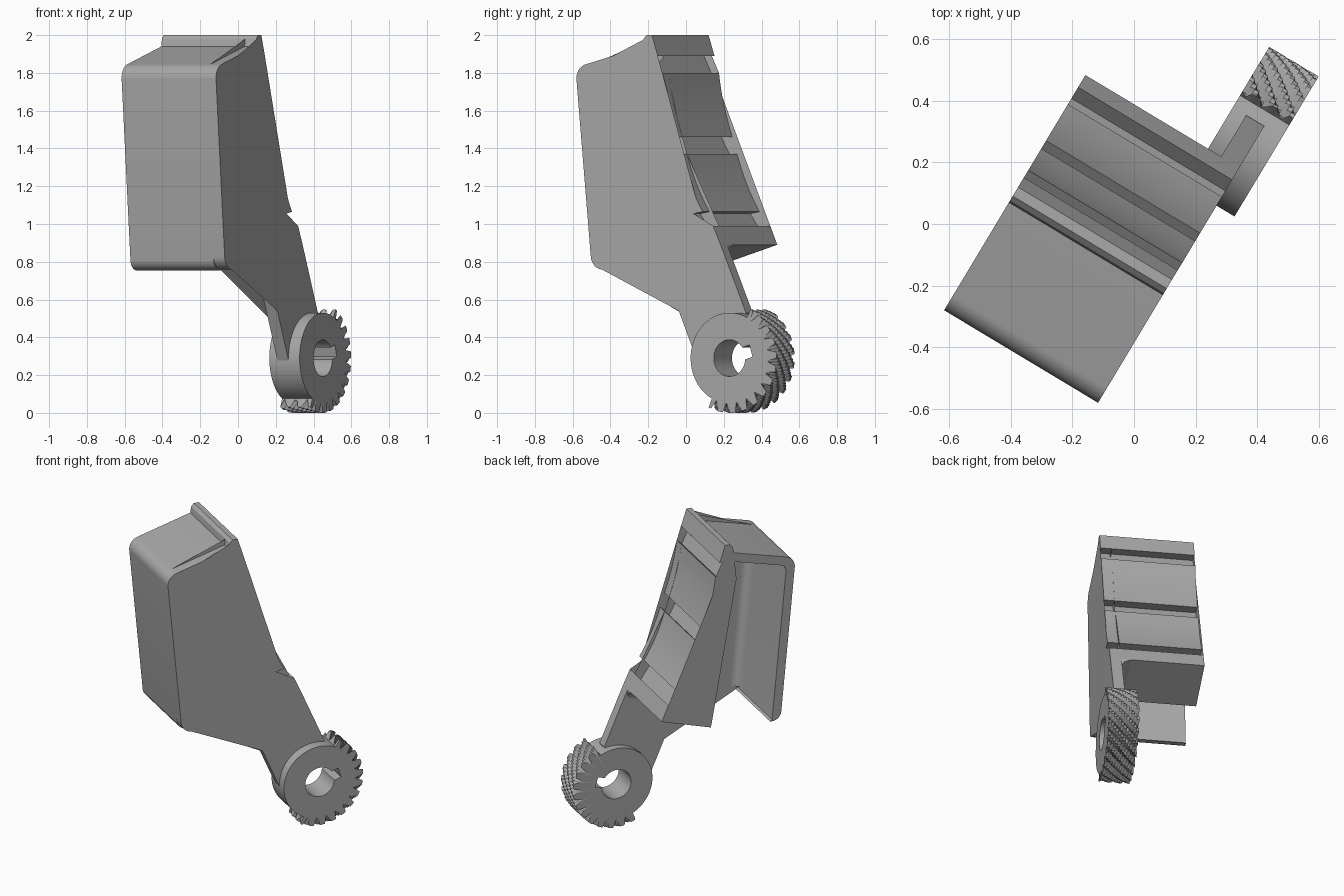
import bpy, bmesh, math
from mathutils import Vector

cube = bpy.data.objects.get("Cube")
if cube:
    bpy.data.objects.remove(cube, do_unlink=True)

# The part stands turned about z: u runs front to back, w across its width
TURN = math.radians(31)
U = Vector((math.sin(TURN), math.cos(TURN), 0))
W = Vector((math.cos(TURN), -math.sin(TURN), 0))
OPEN_SIDE, PLATE_IN, PLATE_OUT = -0.384, 0.13, 0.199

grey = bpy.data.materials.new("plain grey")
grey.use_nodes = True
colour = (0.4, 0.4, 0.4, 1)
grey.diffuse_color = colour
grey.node_tree.nodes["Principled BSDF"].inputs["Base Color"].default_value = colour


def place(u, w, z):
    return U * u + W * w + Vector((0, 0, z))


def finish(name, bm):
    bmesh.ops.recalc_face_normals(bm, faces=bm.faces)
    mesh = bpy.data.meshes.new(name)
    bm.to_mesh(mesh)
    bm.free()
    mesh.materials.append(grey)
    ob = bpy.data.objects.new(name, mesh)
    bpy.context.collection.objects.link(ob)
    bpy.ops.object.select_all(action='DESELECT')
    ob.select_set(True)
    bpy.context.view_layer.objects.active = ob
    bpy.ops.object.shade_smooth_by_angle(angle=math.radians(25))
    return ob


def loft(name, ring_a, ring_b):
    """Join two matching rings of points and cap both ends."""
    bm = bmesh.new()
    a = [bm.verts.new(p) for p in ring_a]
    b = [bm.verts.new(p) for p in ring_b]
    n = len(a)
    for i in range(n):
        j = (i + 1) % n
        bm.faces.new((a[i], a[j], b[j], b[i]))
    caps = [bm.faces.new(a), bm.faces.new(b)]
    bmesh.ops.triangulate(bm, faces=caps)
    return finish(name, bm)


def extrude(name, profile, w0, w1):
    return loft(name, [place(u, w0, z) for u, z in profile],
                [place(u, w1, z) for u, z in profile])


def bend(a, mid, b, n=8):
    """Smooth curve through three points."""
    a, mid, b = Vector(a), Vector(mid), Vector(b)
    ctrl = mid * 2 - (a + b) / 2
    return [tuple(a * (1 - t) ** 2 + ctrl * 2 * t * (1 - t) + b * t * t)
            for t in (i / n for i in range(n + 1))]


def rounded(before, corner, after, r, n=8):
    """Rounded corner between two straight edges."""
    c = Vector(corner)
    d0 = (Vector(before) - c).normalized()
    d1 = (Vector(after) - c).normalized()
    half = d0.angle(d1) / 2
    centre = c + (d0 + d1).normalized() * r / math.sin(half)
    p0, p1 = c + d0 * r / math.tan(half), c + d1 * r / math.tan(half)
    r0, r1 = p0 - centre, p1 - centre
    pts = [centre + (r0 * (1 - i / n) + r1 * (i / n)).normalized() * r
           for i in range(n + 1)]
    return [tuple(p) for p in pts]


def fillet(name, start, end, d0, d1, r, n=8):
    """Concave filler along an inside corner."""
    d0, d1 = Vector(d0), Vector(d1)

    def ring(p):
        p = Vector(p)
        pts = [p]
        for i in range(n + 1):
            t = math.pi / 2 * i / n
            pts.append(p + d0 * r * (1 - math.sin(t)) + d1 * r * (1 - math.cos(t)))
        return [place(*q) for q in pts]
    return loft(name, ring(start), ring(end))


# Shared outlines: top lip and stepped back with three undercut notches
lip = [(-0.149, 1.94), (-0.143, 1.98), (-0.125, 2.0)]
steps = [(-0.091, 2.0), (-0.055, 1.89), (-0.12, 1.89), (-0.06, 1.77)]
steps += bend((-0.027, 1.8), (0.004, 1.63), (0.055, 1.46))
steps += [(-0.013, 1.46), (0.055, 1.34)]
steps += bend((0.085, 1.37), (0.145, 1.21), (0.223, 1.065))
steps += [(0.166, 1.055), (0.245, 0.94), (0.287, 0.99)]

# Case corners
top_front, bottom_front = (-0.563, 1.828), (-0.46, 0.737)
heel = (-0.055, 0.85)

# Side plate running down into the arm, ending inside the hub
plate = lip + steps
plate += bend((0.333, 0.89), (0.39, 0.76), (0.49, 0.53))
plate += [(0.45, 0.46), (0.30, 0.40), (0.25, 0.29), (0.215, 0.22)]
plate += bend((0.17, 0.32), (0.075, 0.54), heel)
plate += rounded(heel, bottom_front, top_front, 0.075)
plate += rounded(bottom_front, top_front, lip[0], 0.075)
extrude("side_plate_and_arm", plate, PLATE_IN, PLATE_OUT)

# Stepped back slab
slab = lip + steps + [(0.333, 0.89), (0.004, 0.79), (-0.167, 1.76), (-0.155, 1.87)]
extrude("stepped_back", slab, OPEN_SIDE, PLATE_IN)

# Front wall and roof as one bent sheet
inner_top, inner_bottom, inner_end = (-0.502, 1.785), (-0.405, 0.765), (-0.155, 1.878)
sheet = [lip[0]] + rounded(lip[0], top_front, bottom_front, 0.075)
sheet += rounded(top_front, bottom_front, heel, 0.06)
sheet += [inner_bottom] + rounded(inner_bottom, inner_top, inner_end, 0.03)
sheet += [inner_end]
extrude("front_wall_and_roof", sheet, OPEN_SIDE, PLATE_IN)

# Inside corner fillets
fillet("shelf_fillet", (0.004, PLATE_IN, 0.79), (0.333, PLATE_IN, 0.89),
       (0, -1, 0), (0, 0, -1), 0.06)
fillet("wall_fillet", (-0.405, PLATE_IN, 0.78), (-0.5, PLATE_IN, 1.77),
       (1, 0, 0), (0, -1, 0), 0.05)

# Hub with keyed bore and helical teeth on half of its rim
HUB_U, HUB_Z, HUB_W0, HUB_W1 = 0.429, 0.29, 0.08, 0.267
ROOT, TIP, BORE, TEETH, TWIST = 0.24, 0.29, 0.097, 24, math.radians(41)
KEY_ANGLE, KEY_HALF, KEY_REACH = math.radians(16), 0.033, 0.138
TOOTH_MID = math.radians(-27)


def rim_radius(a, t):
    if math.cos(a - TOOTH_MID) < 0:
        return ROOT
    phase = ((a - TWIST * t) * TEETH / math.tau) % 1
    rise = 2.1 - abs(phase - 0.5) * 5
    return ROOT + (TIP - ROOT) * min(1, max(0, rise))


def bore_radius(a):
    c, s = math.cos(a - KEY_ANGLE), abs(math.sin(a - KEY_ANGLE))
    if c <= 0:
        return BORE
    return max(BORE, min(KEY_REACH / c, KEY_HALF / max(s, 0.001)))


bm = bmesh.new()
COUNT, SLICES = 480, 12
loops = []


def add_loop(radius, t):
    w = HUB_W0 + (HUB_W1 - HUB_W0) * t
    loop = []
    for i in range(COUNT):
        a = math.tau * i / COUNT
        r = radius(a)
        loop.append(bm.verts.new(place(HUB_U + r * math.cos(a), w,
                                       HUB_Z + r * math.sin(a))))
    loops.append(loop)


for k in range(SLICES + 1):
    t = k / SLICES
    add_loop(lambda a: rim_radius(a, t), t)
add_loop(bore_radius, 1)
add_loop(bore_radius, 0)
for k, loop in enumerate(loops):
    nxt = loops[(k + 1) % len(loops)]
    for i in range(COUNT):
        j = (i + 1) % COUNT
        bm.faces.new((loop[i], loop[j], nxt[j], nxt[i]))
finish("toothed_hub", bm)
